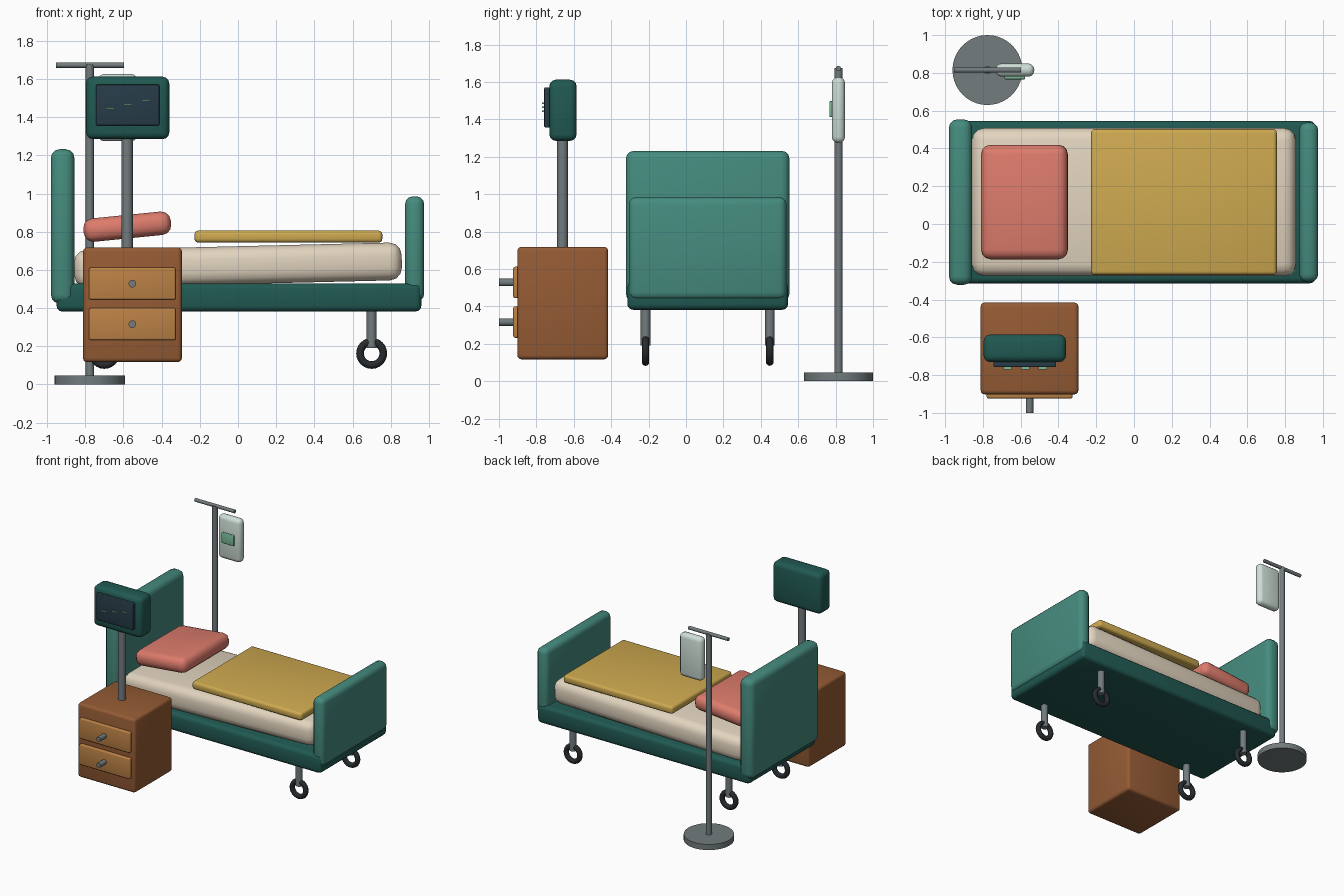
import bpy
from math import radians, pi
from mathutils import Vector

if "Cube" in bpy.data.objects:
    bpy.data.objects.remove(bpy.data.objects["Cube"])


def material(name, rgb):
    m = bpy.data.materials.new(name)
    m.diffuse_color = (*rgb, 1)
    m.use_nodes = True
    m.node_tree.nodes["Principled BSDF"].inputs["Base Color"].default_value = m.diffuse_color
    return m


TEAL = material("teal", (0.06, 0.26, 0.21))
DARK_TEAL = material("dark_teal", (0.015, 0.10, 0.085))
CREAM = material("cream", (0.76, 0.66, 0.52))
CORAL = material("coral", (0.72, 0.20, 0.15))
MUSTARD = material("mustard", (0.62, 0.40, 0.08))
WOOD = material("wood", (0.30, 0.105, 0.035))
LIGHT_WOOD = material("light_wood", (0.50, 0.22, 0.06))
STEEL = material("steel", (0.17, 0.20, 0.21))
RUBBER = material("rubber", (0.02, 0.024, 0.028))
GLASS = material("screen_glass", (0.02, 0.045, 0.065))
MINT = material("mint", (0.62, 0.74, 0.68))
GREEN = material("green", (0.20, 0.50, 0.32))


def finish(name, mat, angle=35):
    ob = bpy.context.object
    ob.name = name
    ob.data.materials.append(mat)
    bpy.ops.object.shade_smooth_by_angle(angle=radians(angle))
    return ob


def box(name, x, y, z, mat, bevel=0.0, tilt=0.0):
    """Rounded box from (min, max) ranges, optionally tilted about y."""
    lo, hi = Vector((x[0], y[0], z[0])), Vector((x[1], y[1], z[1]))
    bpy.ops.mesh.primitive_cube_add(size=1, location=(lo + hi) / 2)
    ob = bpy.context.object
    ob.dimensions = hi - lo
    bpy.ops.object.transform_apply(location=False, rotation=False, scale=True)
    if bevel:
        mod = ob.modifiers.new("rounding", "BEVEL")
        mod.width, mod.segments = bevel, 3
        bpy.ops.object.modifier_apply(modifier=mod.name)
    ob.rotation_euler.y = tilt
    return finish(name, mat)


def rod(name, a, b, r, mat, sides=24):
    """Cylinder between two points."""
    a, b = Vector(a), Vector(b)
    bpy.ops.mesh.primitive_cylinder_add(vertices=sides, radius=r, depth=(b - a).length,
                                        location=(a + b) / 2)
    bpy.context.object.rotation_euler = (b - a).to_track_quat('Z', 'Y').to_euler()
    return finish(name, mat)


# Bed frame and end boards
BY = 0.116


def across(half):
    return (BY - half, BY + half)


box("bed_frame", (-0.95, 0.96), across(0.43), (0.382, 0.53), DARK_TEAL, 0.03)
box("headboard", (-0.98, -0.857), across(0.438), (0.425, 1.232), TEAL, 0.045)
box("footboard", (0.875, 0.975), across(0.422), (0.435, 0.985), TEAL, 0.04)

# Bedding
box("mattress", (-0.858, 0.858), across(0.392), (0.526, 0.724), CREAM, 0.065, -0.024)
box("pillow", (-0.81, -0.35), across(0.303), (0.765, 0.888), CORAL, 0.05, -0.1)
box("blanket", (-0.228, 0.756), across(0.386), (0.743, 0.806), MUSTARD, 0.02)

# Legs with ring casters
for end, x in (("head", -0.70), ("foot", 0.70)):
    for side, y in (("front", BY - 0.332), ("back", BY + 0.332)):
        rod(f"{end}_{side}_leg", (x, y, 0.19), (x, y, 0.40), 0.026, STEEL)
        bpy.ops.mesh.primitive_torus_add(location=(x, y, 0.163), rotation=(pi / 2, 0, 0),
                                         major_radius=0.061, minor_radius=0.02,
                                         major_segments=24, minor_segments=10)
        finish(f"{end}_{side}_wheel", RUBBER, 50)

# Bedside cabinet
CX = -0.553
box("cabinet", (CX - 0.259, CX + 0.259), (-0.902, -0.416), (0.117, 0.718), WOOD, 0.022)
for name, z in (("upper", 0.528), ("lower", 0.316)):
    box(f"{name}_drawer", (CX - 0.227, CX + 0.227), (-0.924, -0.89),
        (z - 0.084, z + 0.084), LIGHT_WOOD, 0.01)
    rod(f"{name}_knob", (CX, -1.0, z), (CX, -0.91, z), 0.02, STEEL, 20)

# Monitor on its post
box("monitor", (-0.796, -0.36), (-0.731, -0.585), (1.285, 1.612), DARK_TEAL, 0.035)
rod("monitor_post", (-0.58, -0.66, 0.70), (-0.58, -0.66, 1.32), 0.029, STEEL)
box("monitor_screen", (-0.744, -0.412), (-0.758, -0.728), (1.357, 1.57), GLASS, 0.006)
for i in range(3):
    x, z = -0.67 + 0.0935 * i, 1.444 + 0.021 * i
    box(f"screen_trace_{i + 1}", (x - 0.022, x + 0.022), (-0.769, -0.755),
        (z - 0.004, z + 0.004), GREEN)

# Drip stand
SX, SY = -0.776, 0.815
rod("stand_base", (SX, SY, 0), (SX, SY, 0.046), 0.185, STEEL, 40)
rod("stand_pole", (SX, SY, 0.03), (SX, SY, 1.675), 0.022, STEEL)
rod("stand_crossbar", (SX - 0.178, SY, 1.672), (SX + 0.178, SY, 1.672), 0.014, STEEL, 16)
box("drip_bag", (-0.733, -0.528), (0.78, 0.85), (1.274, 1.626), MINT, 0.032)
box("drip_bag_label", (-0.686, -0.576), (0.766, 0.79), (1.412, 1.497), GREEN, 0.006)
